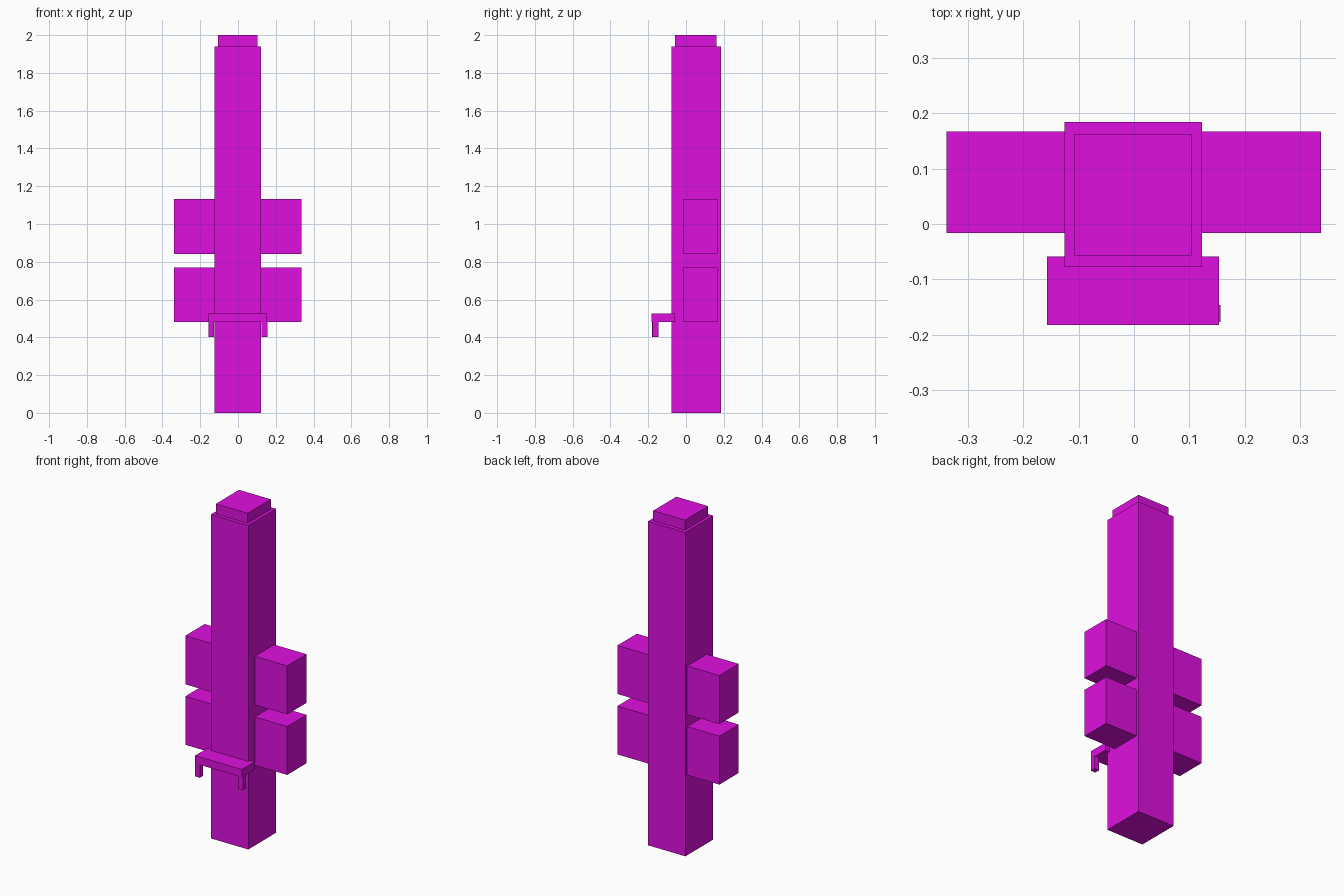
import bpy

default = bpy.data.objects.get("Cube")
if default:
    bpy.data.objects.remove(default, do_unlink=True)

COLOUR = (0.74, 0.005, 0.74, 1)
magenta = bpy.data.materials.new("magenta")
magenta.use_nodes = True
magenta.diffuse_color = COLOUR
magenta.node_tree.nodes["Principled BSDF"].inputs["Base Color"].default_value = COLOUR


def box(name, x, y, z):
    """Flat-sided box from its (min, max) range on each axis."""
    spans = (x, y, z)
    bpy.ops.mesh.primitive_cube_add(size=1, location=[(a + b) / 2 for a, b in spans])
    ob = bpy.context.object
    ob.name = name
    ob.scale = [b - a for a, b in spans]
    bpy.ops.object.transform_apply(location=False, rotation=False, scale=True)
    ob.data.materials.append(magenta)


# Main column and the smaller cap on top
box("tower", (-0.125, 0.123), (-0.078, 0.184), (0, 1.94))
box("tower_cap", (-0.107, 0.104), (-0.057, 0.162), (1.94, 2))

# Two tiers of side blocks
for tier, z in (("lower", (0.48, 0.77)), ("upper", (0.842, 1.133))):
    box(f"{tier}_left_block", (0.12, 0.337), (-0.016, 0.167), z)
    box(f"{tier}_right_block", (-0.338, -0.12), (-0.016, 0.167), z)

# Porch roof on two short posts
box("porch_roof", (-0.157, 0.153), (-0.182, -0.059), (0.48, 0.527))
box("porch_left_post", (0.125, 0.156), (-0.177, -0.146), (0.402, 0.48))
box("porch_right_post", (-0.157, -0.126), (-0.181, -0.15), (0.402, 0.48))
